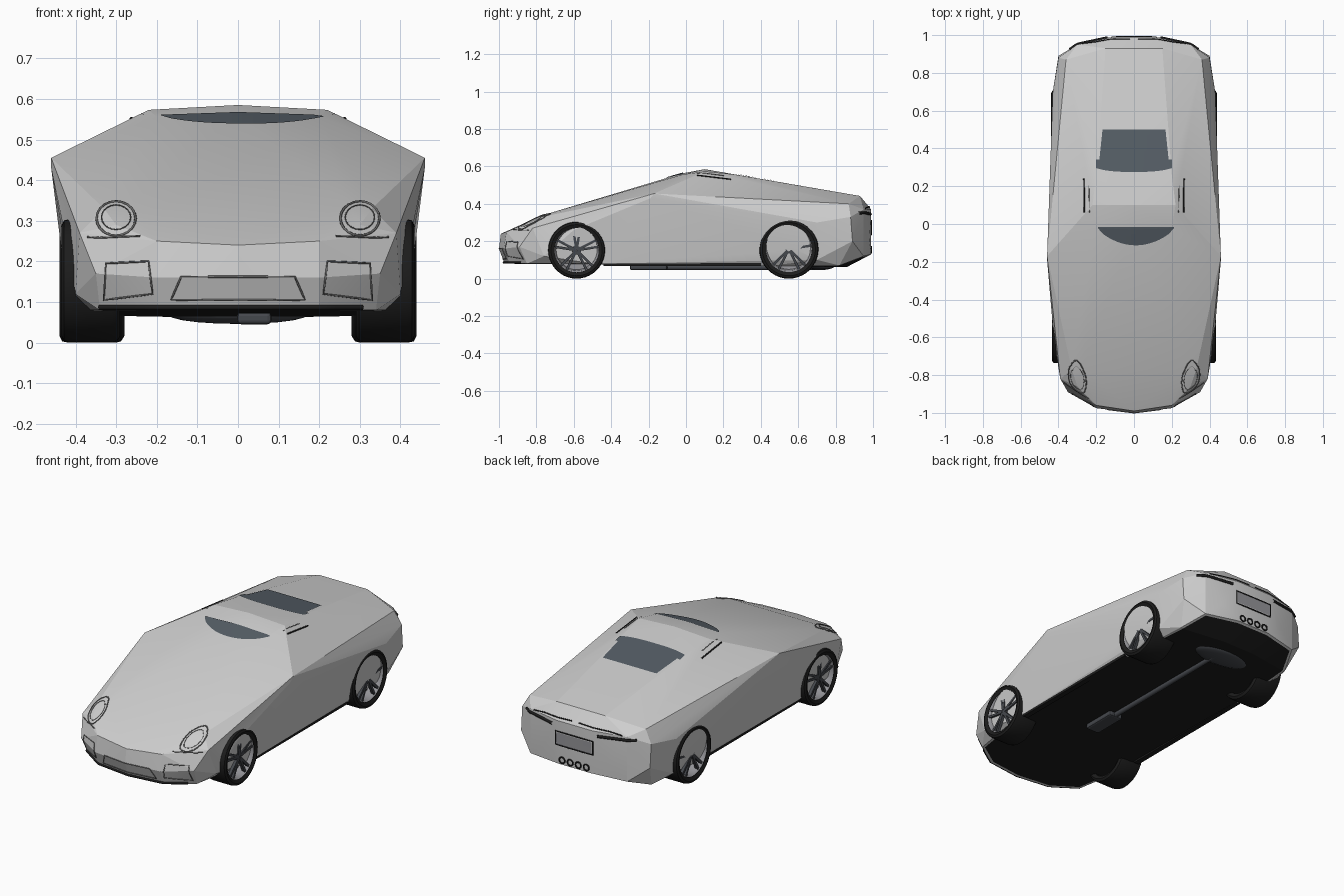
import bpy, bmesh
from math import pi, sin, cos
from mathutils import Vector, Matrix
from mathutils.bvhtree import BVHTree

cube = bpy.data.objects.get("Cube")
if cube:
    bpy.data.objects.remove(cube)


def material(name, rgb):
    m = bpy.data.materials.new(name)
    m.use_nodes = True
    m.diffuse_color = (*rgb, 1)
    m.node_tree.nodes["Principled BSDF"].inputs["Base Color"].default_value = (*rgb, 1)
    return m


paint = material("silver paint", (.62, .62, .62))
black = material("black rubber", (.012, .012, .012))
glass = material("dark glass", (.09, .11, .13))
steel = material("dark steel", (.06, .065, .075))
alloy = material("alloy grey", (.3, .3, .32))
seam = material("seam grey", (.16, .16, .16))


def make(name, bm, *mats, smooth=None):
    bmesh.ops.recalc_face_normals(bm, faces=bm.faces)
    me = bpy.data.meshes.new(name)
    bm.to_mesh(me)
    bm.free()
    ob = bpy.data.objects.new(name, me)
    bpy.context.collection.objects.link(ob)
    for m in mats:
        me.materials.append(m)
    if smooth:
        bpy.ops.object.select_all(action='DESELECT')
        ob.select_set(True)
        bpy.context.view_layer.objects.active = ob
        bpy.ops.object.shade_smooth_by_angle(angle=smooth)
    return ob


def box(name, centre, size, mat):
    bm = bmesh.new()
    bmesh.ops.create_cube(bm, size=1, matrix=Matrix.Translation(centre) @ Matrix.Diagonal((*size, 1)))
    return make(name, bm, mat)


# Faceted body: a tight shell stretched over nose, roof, mirror tips and tail
front_pts = [(0, -.97, .08), (.2, -.945, .08), (.34, -.85, .08), (0, -1, .16), (.2, -.975, .16),
             (.35, -.89, .17), (.40, -.76, .12), (0, -.99, .24), (.2, -.96, .25), (.39, -.82, .27),
             (.30, -.86, .29), (.27, -.77, .338), (.33, -.77, .33), (.425, -.6, .26), (.4, -.5, .08)]
top_pts = [(0, -.02, .563), (.2, -.02, .556), (0, .1, .585), (.22, .1, .573), (.2, .26, .557),
           (.46, -.17, .455), (.46, -.19, .43)]
rear_pts = [(.15, .93, .442), (.36, .87, .40), (.40, .88, .33), (.3, .95, .37), (.11, .99, .37),
            (.43, .7, .3), (.425, .6, .15), (.40, .89, .2), (.2, .98, .2), (.1, .99, .13),
            (.3, .95, .12), (.36, .82, .07), (.1, .86, .062), (.41, .7, .1), (.39, .45, .068)]
bm = bmesh.new()
for x, y, z in front_pts + top_pts + rear_pts:
    for s in ((1, -1) if x else (1,)):
        bm.verts.new((s * x, y, z))
hull = bmesh.ops.convex_hull(bm, input=bm.verts)
bmesh.ops.delete(bm, geom=list({g for g in hull["geom_interior"]}), context='VERTS')
bm.normal_update()
floor = [f for f in bm.faces if f.normal.z < -.85]
bmesh.ops.inset_region(bm, faces=floor, thickness=.014)
for f in floor:
    f.material_index = 1
tree = BVHTree.FromBMesh(bm)
make("body_shell", bm, paint, black, smooth=.2)


# Helpers that lay points, lines and plates on the shell
DIRS = {"front": Vector((0, 1, 0)), "back": Vector((0, -1, 0)), "top": Vector((0, 0, -1))}


def lay(side, x, v, lift=.004):
    d = DIRS[side]
    p = Vector((x, v, 0)) if side == "top" else Vector((x, 0, v))
    hit, normal, _, _ = tree.ray_cast(p - d * 3, d)
    return hit + normal * lift if hit else None


def line(name, side, pts, radius=.0025, mat=seam, closed=True):
    dense = []
    n = len(pts)
    for i in range(n if closed else n - 1):
        a, b = Vector(pts[i]), Vector(pts[(i + 1) % n])
        dense += [a.lerp(b, k / 4) for k in range(4)]
    placed = [p for p in (lay(side, u.x, u.y, .001) for u in dense) if p]
    cu = bpy.data.curves.new(name, 'CURVE')
    cu.dimensions = '3D'
    cu.bevel_depth = radius
    cu.bevel_resolution = 1
    sp = cu.splines.new('POLY')
    sp.points.add(len(placed) - 1)
    for pt, p in zip(sp.points, placed):
        pt.co = (*p, 1)
    sp.use_cyclic_u = closed
    cu.materials.append(mat)
    bpy.context.collection.objects.link(bpy.data.objects.new(name, cu))


def plate(name, side, outline, mat, nu=16, nv=8):
    """outline(u) gives x, lower and upper coordinate across the plate."""
    bm = bmesh.new()
    rows = []
    for i in range(nu + 1):
        x, lo, hi = outline(i / nu)
        rows.append([bm.verts.new(lay(side, x, lo + (hi - lo) * j / nv)) for j in range(nv + 1)])
    for a, b in zip(rows, rows[1:]):
        for j in range(nv):
            bm.faces.new((a[j], b[j], b[j + 1], a[j + 1]))
    make(name, bm, mat)


def ring(x, z, rx, rz, n=20):
    return [(x + rx * cos(2 * pi * k / n), z + rz * sin(2 * pi * k / n)) for k in range(n)]


# Windscreen sliver and rear window
plate("windscreen", "top", lambda u: (.4 * u - .19, -.02 - .09 * sin(pi * u) ** .7 - .002, -.015), glass)
plate("rear_window", "top", lambda u: (.4 * u - .2, .275 + .02 * abs(2 * u - 1) ** 3,
                                      .5 if .08 < u < .92 else .34), glass, nu=24)

# Nose details
line("grille_outline", "front", [(-.165, .105), (.165, .105), (.14, .162), (-.14, .162)])
for s, side in ((1, "left"), (-1, "right")):
    line(side + "_headlight", "front", ring(s * .3, .305, .048, .042), .003)
    line(side + "_headlight_inner", "front", ring(s * .3, .308, .036, .03), .0015)
    line(side + "_intake_outline", "front",
         [(s * .21, .12), (s * .33, .105), (s * .325, .195), (s * .22, .2)])
    line(side + "_bumper_seam", "front", [(s * .24, .262), (s * .34, .258), (s * .38, .26)], closed=False)
    # Tail lamps, rain gutters and sills
    line(side + "_tail_lamp", "back", [(s * .14, .345), (s * .28, .352), (s * .36, .35)], .008, black, False)
    line(side + "_deck_seam", "back", [(s * .02, .385), (s * .2, .38), (s * .3, .368)], .003, black, False)
    line(side + "_gutter_outer", "top", [(s * .262, .06), (s * .265, .3)], .004, black, False)
    line(side + "_gutter_inner", "top", [(s * .235, .06), (s * .24, .25)], .002, seam, False)
    box(side + "_sill", (s * .385, -.02, .075), (.03, .84, .016), black)
    # Four round tailpipes, two each side
    for k, x in enumerate((.025, .075)):
        line(f"{side}_tailpipe_{k}", "back", ring(s * x, .155, .017, .017, 12), .004, black)
line("front_chin", "front", [(-.34, .087), (-.2, .087), (.2, .087), (.34, .087)], .007, black, False)

# Number plate frame
line("plate_frame", "back", [(-.115, .235), (.115, .235), (.115, .31), (-.115, .31)], .004, black)
plate("plate_panel", "back", lambda u: (.22 * u - .11, .24, .305), alloy, 4, 2)


# Wheels
def lathe(name, profile, centre, mat, steps=40):
    bm = bmesh.new()
    vs = [bm.verts.new((x, 0, r)) for x, r in profile]
    es = [bm.edges.new(p) for p in zip(vs, vs[1:])]
    bmesh.ops.spin(bm, geom=vs + es, cent=(0, 0, 0), axis=(1, 0, 0), angle=2 * pi, steps=steps)
    bmesh.ops.remove_doubles(bm, verts=bm.verts, dist=.0002)
    bmesh.ops.translate(bm, verts=bm.verts, vec=centre)
    return make(name, bm, mat, smooth=.6)


def wheel(name, s, y, r, x_in, x_out):
    c = Vector((0, y, r))
    rim = r * .78
    lathe(name + "_tyre", [(s * x, q) for x, q in (
        (x_in + .01, rim), (x_in, r * .9), (x_in + .008, r * .98), (x_in + .02, r),
        (x_out - .02, r), (x_out - .006, r * .98), (x_out, r * .9), (x_out - .008, rim),
        (x_out - .03, rim * .97), (x_in + .01, rim))], c, black)
    lathe(name + "_rim", [(s * x, q) for x, q in (
        (x_out - .01, rim), (x_out - .02, rim * .93), (x_out - .06, rim * .88),
        (x_out - .07, .001))], c, alloy)
    lathe(name + "_hub", [(s * (x_out - .07), .026), (s * (x_out - .018), .024),
                          (s * (x_out - .014), .001)], c, steel, 16)
    bm = bmesh.new()
    for k in range(5):
        for tilt in (-.16, .16):
            turn = Matrix.Rotation(2 * pi * k / 5 + tilt, 4, 'X')
            bmesh.ops.create_cube(bm, size=1, matrix=Matrix.Translation(c) @ turn
                                  @ Matrix.Translation((s * (x_out - .022), 0, rim * .53))
                                  @ Matrix.Diagonal((.016, .013, rim * .88, 1)))
    make(name + "_spokes", bm, steel)


for s, side in ((1, "left"), (-1, "right")):
    wheel("front_" + side, s, -.585, .152, .29, .434)
    wheel("rear_" + side, s, .55, .158, .28, .439)


# Exhaust system under the floor
def pod(name, centre, size):
    bm = bmesh.new()
    bmesh.ops.create_uvsphere(bm, u_segments=20, v_segments=10, radius=1,
                              matrix=Matrix.Translation(centre) @ Matrix.Diagonal((*size, 1)))
    make(name, bm, steel, smooth=1)


lathe_pipe = bmesh.new()
bmesh.ops.create_cone(lathe_pipe, segments=12, radius1=.014, radius2=.014, depth=.95, cap_ends=True,
                      matrix=Matrix.Translation((.04, .25, .06)) @ Matrix.Rotation(pi / 2, 4, 'X'))
make("exhaust_pipe", lathe_pipe, steel, smooth=.6)
pod("rear_muffler", (0, .72, .068), (.17, .075, .022))
mid = box("middle_muffler", (.04, -.2, .06), (.085, .2, .03), steel)
bevel = mid.modifiers.new("soft edges", 'BEVEL')
bevel.width = .01
bevel.segments = 2
